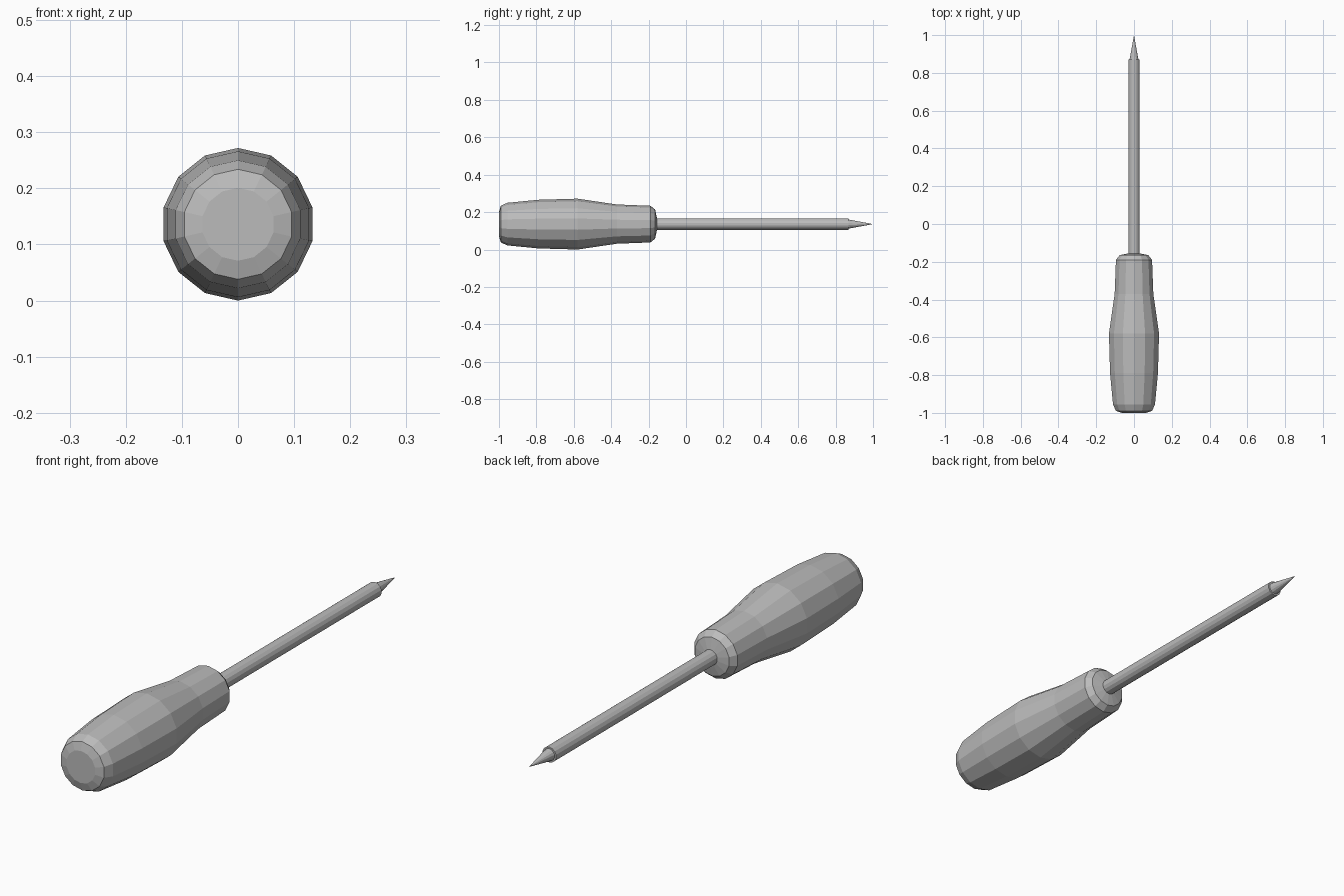
import bpy
import bmesh
from math import cos, sin, tau

SIDES = 14
AXIS_Z = 0.136

cube = bpy.data.objects.get("Cube")
if cube:
    bpy.data.objects.remove(cube, do_unlink=True)

grey = bpy.data.materials.new("plain_grey")
grey.use_nodes = True
grey.diffuse_color = (0.5, 0.5, 0.5, 1)
grey.node_tree.nodes["Principled BSDF"].inputs["Base Color"].default_value = (0.5, 0.5, 0.5, 1)


def turned_part(name, profile):
    """Faceted solid of revolution along y from (y, radius) pairs."""
    bm = bmesh.new()
    rings = []
    for y, r in profile:
        if r == 0:
            rings.append([bm.verts.new((0, y, 0))] * SIDES)
            continue
        angles = [tau * i / SIDES for i in range(SIDES)]
        rings.append([bm.verts.new((r * sin(a), y, r * cos(a))) for a in angles])
    for a, b in zip(rings, rings[1:]):
        for i in range(SIDES):
            j = (i + 1) % SIDES
            corners = dict.fromkeys((a[i], a[j], b[j], b[i]))
            bm.faces.new(list(corners))
    for ring in (rings[0], rings[-1]):
        if ring[0] is not ring[1]:
            bm.faces.new(ring)
    bmesh.ops.recalc_face_normals(bm, faces=bm.faces)
    mesh = bpy.data.meshes.new(name)
    bm.to_mesh(mesh)
    bm.free()
    mesh.materials.append(grey)
    obj = bpy.data.objects.new(name, mesh)
    obj.location.z = AXIS_Z
    bpy.context.collection.objects.link(obj)
    return obj


# Swelling grip with a rounded butt and a chamfered neck
turned_part("handle", [
    (-1.0, 0.065), (-0.99, 0.098), (-0.955, 0.114), (-0.79, 0.13),
    (-0.58, 0.136), (-0.37, 0.105), (-0.19, 0.098), (-0.165, 0.078),
    (-0.155, 0.03)])

# Straight rod seated in the handle
turned_part("shaft", [(-0.2, 0.031), (0.87, 0.031)])

# Pointed tip, slightly narrower than the rod
turned_part("tip", [(0.86, 0.026), (1.0, 0)])
